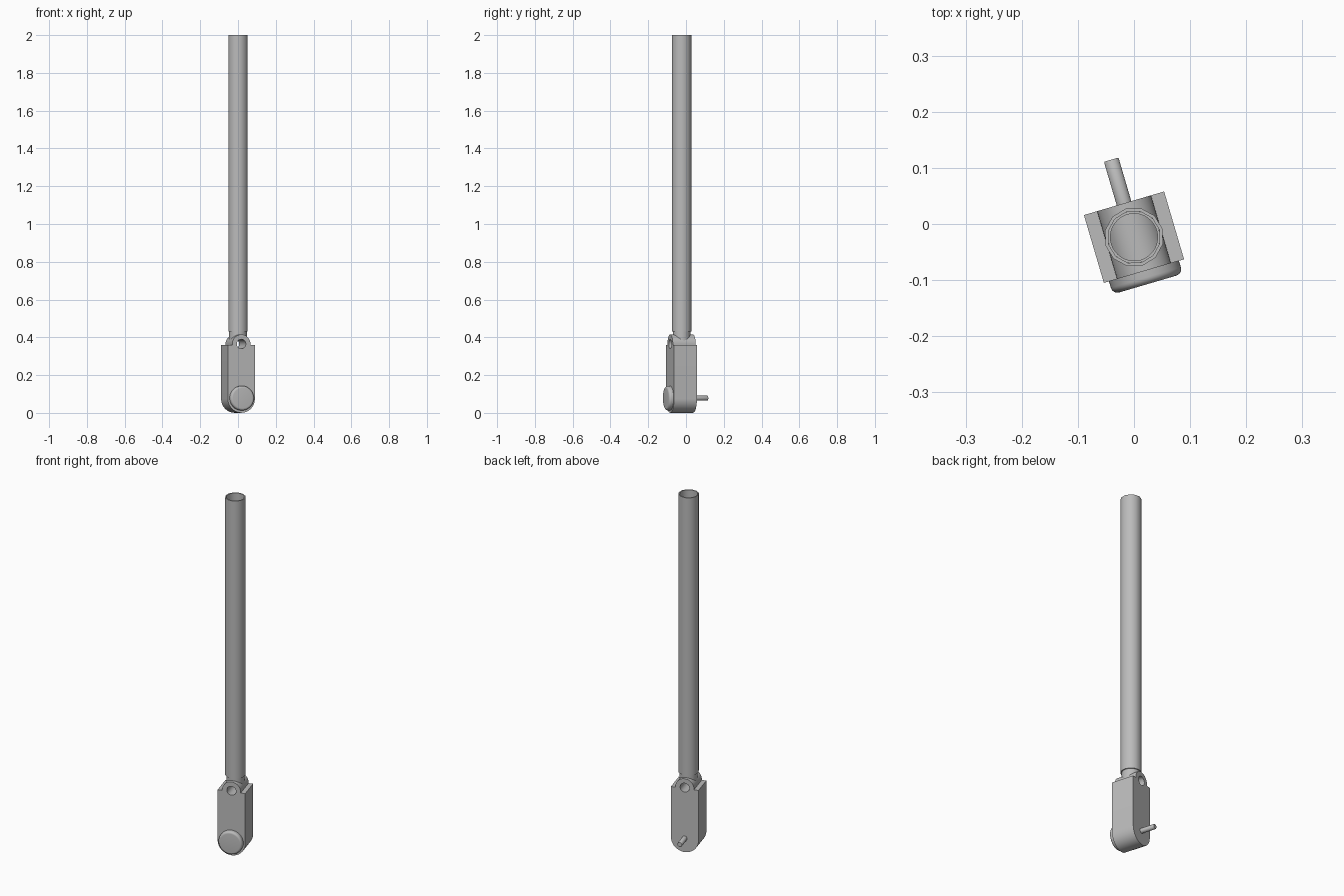
import bpy, bmesh
from math import pi, sin, cos, radians
from mathutils import Matrix, Vector

cube = bpy.data.objects.get("Cube")
if cube:
    bpy.data.objects.remove(cube, do_unlink=True)

# One grey metal for the whole fitting
metal = bpy.data.materials.new("grey metal")
metal.use_nodes = True
COLOUR = (0.5, 0.5, 0.5, 1)
metal.diffuse_color = COLOUR
metal.node_tree.nodes["Principled BSDF"].inputs["Base Color"].default_value = COLOUR

# The fitting is turned a little about its upright axis
FRAME = Matrix.Translation((0, -0.0235, 0)) @ Matrix.Rotation(radians(16.4), 4, 'Z')
DEPTH = 0.063      # half depth of the block
HINGE_Z = 0.365    # height of the hinge hole
BASE_Z = 0.075     # height of the lower pin


def finish(name, bm, place):
    bm.transform(FRAME @ place)
    bmesh.ops.recalc_face_normals(bm, faces=bm.faces)
    mesh = bpy.data.meshes.new(name)
    bm.to_mesh(mesh)
    bm.free()
    mesh.materials.append(metal)
    ob = bpy.data.objects.new(name, mesh)
    bpy.context.collection.objects.link(ob)
    return ob


def lathe(name, profile, segments, place=Matrix(), closed=False):
    """Turn (radius, height) points round z; open profiles get end caps."""
    bm = bmesh.new()
    rings = []
    for r, z in profile:
        rings.append([bm.verts.new((r * cos(2 * pi * i / segments),
                                    r * sin(2 * pi * i / segments), z))
                      for i in range(segments)])
    pairs = list(zip(rings, rings[1:]))
    if closed:
        pairs.append((rings[-1], rings[0]))
    else:
        bm.faces.new(rings[0])
        bm.faces.new(rings[-1])
    for a, b in pairs:
        for i in range(segments):
            j = (i + 1) % segments
            bm.faces.new((a[i], a[j], b[j], b[i]))
    return finish(name, bm, place)


def arc(cx, cz, r, start, end, steps):
    return [(cx + r * cos(radians(start + (end - start) * i / steps)),
             cz + r * sin(radians(start + (end - start) * i / steps)))
            for i in range(steps + 1)]


def along_depth(z, front=False):
    """Place a turned part so its axis points to the back or the front."""
    return Matrix.Translation((0, 0, z)) @ Matrix.Rotation(pi / 2 if front else -pi / 2, 4, 'X')


def tube(name, outer, inner, low, high, segments):
    return lathe(name, [(outer, low), (outer, high), (inner, high), (inner, low)],
                 segments, closed=True)


# Block: round bottom, flat shoulders and a hinge barrel on top
outline = (arc(0, BASE_Z, 0.0745, 180, 360, 32) + [(0.0745, 0.36), (0.05, 0.36)]
           + arc(0, HINGE_Z, 0.05, 0, 180, 32) + [(-0.05, 0.36), (-0.0745, 0.36)])
bm = bmesh.new()
face = bm.faces.new([bm.verts.new((x, -DEPTH, z)) for x, z in outline])
extruded = bmesh.ops.extrude_face_region(bm, geom=[face])["geom"]
bmesh.ops.translate(bm, vec=Vector((0, 2 * DEPTH, 0)),
                    verts=[v for v in extruded if isinstance(v, bmesh.types.BMVert)])
block = finish("hinge_block", bm, Matrix())

# Hollow neck rising from the barrel, and the long pipe over it
neck = tube("neck", 0.0465, 0.042, 0.376, 0.46, 48)
pipe = tube("long_pipe", 0.053, 0.047, 0.43, 2.0, 12)

# Hinge hole through barrel and neck
cutter = lathe("hole_cutter", [(0.025, -0.2), (0.025, 0.2)], 32, along_depth(HINGE_Z))
cutter.hide_render = True
for ob in (block, neck):
    mod = ob.modifiers.new("hinge hole", 'BOOLEAN')
    mod.operation = 'DIFFERENCE'
    mod.solver = 'EXACT'
    mod.object = cutter
    bpy.context.view_layer.objects.active = ob
    bpy.ops.object.modifier_apply(modifier=mod.name)
bpy.data.objects.remove(cutter, do_unlink=True)

# Rounded button head on the front
rim = arc(0.053, 0.075, 0.012, 0, 90, 6)
button = lathe("button_head", [(0.065, 0.055)] + rim, 48, along_depth(0.078, True))

# Thin pin out of the back
pin = lathe("pin", [(0.0135, 0.05), (0.0135, 0.142), (0.012, 0.144)], 24, along_depth(0.078))

# Smooth the round surfaces, keep the hard edges
for ob in (block, neck, pipe, button, pin):
    bpy.ops.object.select_all(action='DESELECT')
    ob.select_set(True)
    bpy.context.view_layer.objects.active = ob
    bpy.ops.object.shade_smooth_by_angle(angle=radians(40))
